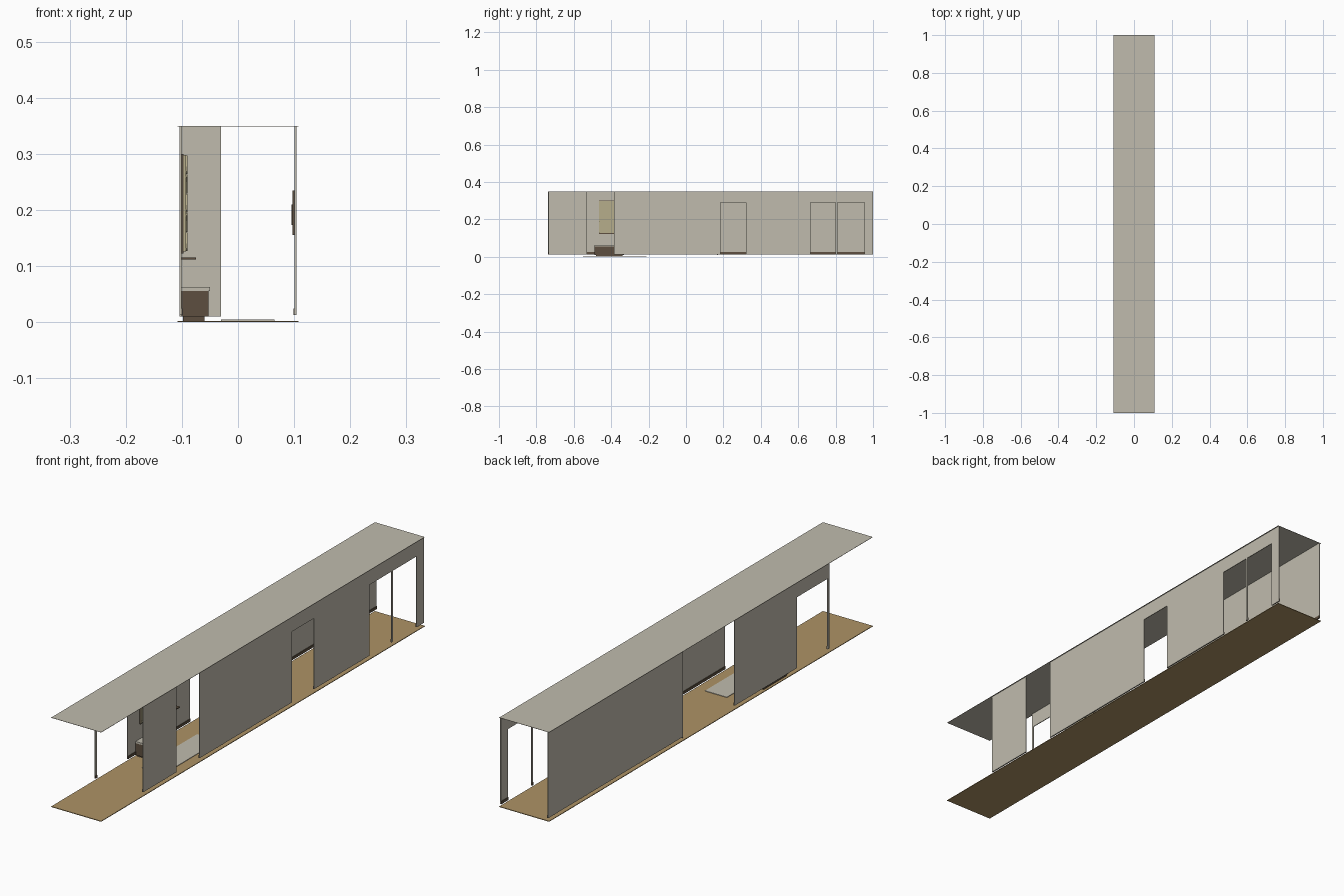
import bpy
import math

cube = bpy.data.objects.get("Cube")
if cube:
    bpy.data.objects.remove(cube, do_unlink=True)


def material(name, rgb):
    m = bpy.data.materials.new(name)
    m.use_nodes = True
    color = (*rgb, 1)
    m.diffuse_color = color
    m.node_tree.nodes["Principled BSDF"].inputs["Base Color"].default_value = color
    return m


PLASTER = material("warm plaster", (0.53, 0.50, 0.42))
TAN = material("tan floor", (0.42, 0.29, 0.13))
BROWN = material("dark brown wood", (0.11, 0.078, 0.05))
STRAW = material("straw panel", (0.47, 0.42, 0.26))


def box(name, x, y, z, mat):
    """Box from (low, high) ranges on each axis."""
    verts = [(a, b, c) for a in x for b in y for c in z]
    faces = [(0, 1, 3, 2), (4, 6, 7, 5), (0, 4, 5, 1),
             (2, 3, 7, 6), (0, 2, 6, 4), (1, 5, 7, 3)]
    mesh = bpy.data.meshes.new(name)
    mesh.from_pydata(verts, [], faces)
    mesh.materials.append(mat)
    ob = bpy.data.objects.new(name, mesh)
    bpy.context.collection.objects.link(ob)
    return ob


CEIL, BOTTOM, HEAD, FLOOR = 0.349, 0.013, 0.29, 0.0025
LEFT, RIGHT = (0.101, 0.104), (-0.104, -0.101)

# Floor and ceiling slabs
box("floor", (-0.108, 0.108), (-1, 1), (0, FLOOR), TAN)
box("ceiling", (-0.108, 0.108), (-1, 1), (CEIL, 0.35), PLASTER)


def wall(side, x, panels, lintels):
    """Full-height panels with inner skirting, and lintels over openings."""
    inner = (x[0] - 0.002, x[0]) if x[0] > 0 else (x[1], x[1] + 0.002)
    for i, y in enumerate(panels):
        box(f"{side}_wall_panel_{i}", x, y, (BOTTOM, CEIL), PLASTER)
        box(f"{side}_skirting_{i}", inner, y, (BOTTOM, 0.024), BROWN)
    for i, y in enumerate(lintels):
        box(f"{side}_lintel_{i}", x, y, (HEAD, CEIL), PLASTER)


# Side walls; the narrow panels are the posts between openings
wall("left", LEFT,
     [(-0.735, -0.53), (-0.385, 0.185), (0.322, 0.665), (0.80, 0.81), (0.955, 1)],
     [(0.185, 0.322), (0.665, 0.80), (0.81, 0.955)])
wall("right", RIGHT,
     [(-0.738, -0.728), (-0.537, -0.152), (0.166, 1)],
     [(-0.728, -0.537)])

# Short cross wall beside the wide opening
box("cross_wall", (-0.104, -0.03), (0.166, 0.170), (0.01, CEIL), PLASTER)

# Rug
box("rug", (-0.03, 0.065), (-0.55, -0.21), (FLOOR, 0.0045), PLASTER)

# Low cabinet with plinth and top
box("cabinet_plinth", (-0.098, -0.06), (-0.48, -0.34), (FLOOR, 0.01), BROWN)
box("cabinet_body", (-0.101, -0.053), (-0.488, -0.332), (0.01, 0.056), BROWN)
box("cabinet_top", (-0.101, -0.05), (-0.488, -0.332), (0.056, 0.063), PLASTER)

# Wall hanging: wooden backing, straw panel and raised diagonal slats
Y0, Y1 = -0.465, -0.355
box("hanging_backing", (-0.101, -0.097), (Y0, Y1), (0.122, 0.30), BROWN)
box("hanging_panel", (-0.097, -0.093), (Y0, Y1), (0.126, 0.298), STRAW)
rows, cols = 5, 3
dy, dz = (Y1 - Y0) / cols, 0.172 / rows
for r in range(rows):
    for c in range(cols):
        half = math.hypot(dy, dz) * 0.42
        slat = box("hanging_slat", (-0.0015, 0.0015), (-half, half),
                   (-0.003, 0.003), STRAW)
        slat.location = (-0.0915, Y0 + (c + 0.5) * dy, 0.126 + (r + 0.5) * dz)
        slat.rotation_euler.x = math.atan2(dz, dy) * (-1) ** (r + c)

# Thin wall shelf
box("wall_shelf", (-0.101, -0.075), (-0.34, -0.25), (0.112, 0.115), BROWN)

# Framed plaque on the inside of the left wall
box("plaque_frame", (0.097, 0.101), (-0.69, -0.58), (0.155, 0.235), BROWN)
box("plaque_centre", (0.095, 0.097), (-0.665, -0.605), (0.173, 0.21), BROWN)
